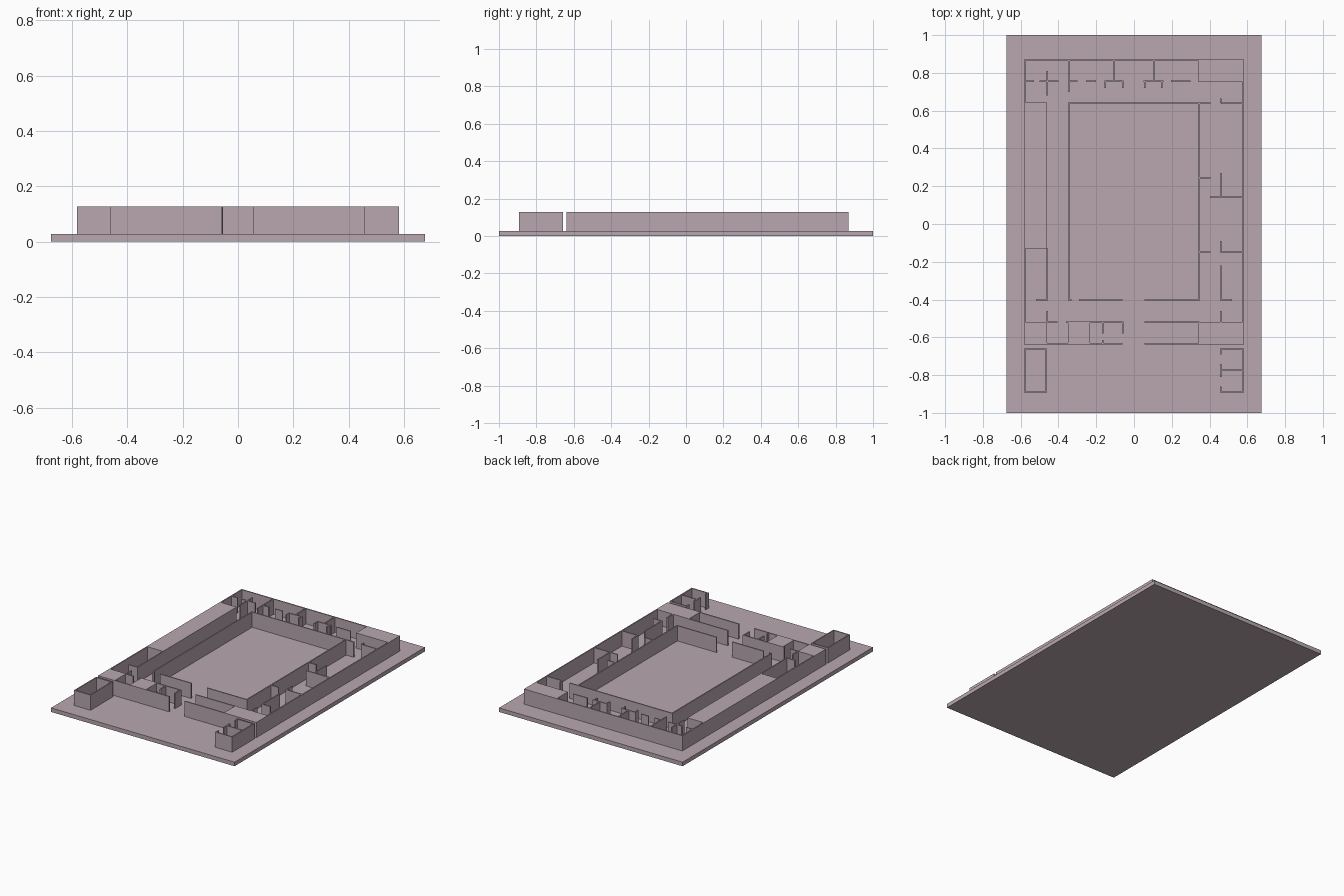
import bpy, bmesh

if "Cube" in bpy.data.objects:
    bpy.data.objects.remove(bpy.data.objects["Cube"])

Z0, Z1 = 0.027, 0.128   # floor slab top, wall top
T = 0.008               # wall thickness

mat = bpy.data.materials.new("mauve_stone")
mat.diffuse_color = (0.48, 0.39, 0.43, 1)
mat.use_nodes = True
mat.node_tree.nodes["Principled BSDF"].inputs["Base Color"].default_value = mat.diffuse_color


def add_boxes(name, boxes):
    """One object from boxes (x0, x1, y0, y1, z0, z1)."""
    bm = bmesh.new()
    for x0, x1, y0, y1, z0, z1 in boxes:
        vs = bmesh.ops.create_cube(bm, size=1)["verts"]
        for v in vs:
            v.co.x = x1 if v.co.x > 0 else x0
            v.co.y = y1 if v.co.y > 0 else y0
            v.co.z = z1 if v.co.z > 0 else z0
    me = bpy.data.meshes.new(name)
    bm.to_mesh(me)
    bm.free()
    me.materials.append(mat)
    ob = bpy.data.objects.new(name, me)
    bpy.context.collection.objects.link(ob)


def across(y, *spans):
    """Walls along x at a given y."""
    return [(a, b, y - T / 2, y + T / 2, Z0, Z1) for a, b in spans]


def along(x, *spans):
    """Walls along y at a given x."""
    return [(x - T / 2, x + T / 2, a, b, Z0, Z1) for a, b in spans]


def block(x0, x1, y0, y1):
    """Solid, roofed room."""
    return [(x0, x1, y0, y1, Z0, Z1)]


E = 0.582          # outer face of the compound
O = E - T / 2      # outer wall centre line
I = 0.46           # inner line of the side wings
C = 0.346          # courtyard wall line

# Ground slab
add_boxes("base_slab", [(-0.675, 0.675, -1, 1, 0, Z0)])

# Central courtyard
add_boxes("courtyard_walls",
          across(0.64, (-C - T / 2, 0.405))
          + along(C, (-0.405, 0.64)) + along(-C, (-0.405, 0.64))
          + across(-0.402, (-0.35, -0.332), (-0.29, -0.06), (0.055, 0.35)))

# Back wing: outer wall, partitions and door jambs
add_boxes("back_wing_walls",
          across(0.866, (-E, 0.345))
          + across(0.755, (-E, -0.53), (-0.50, -0.40), (-0.35, -0.30), (-0.255, -0.20),
                   (-0.155, -0.055), (0.05, 0.155), (0.195, 0.30))
          + along(-I, (0.68, 0.81)) + along(-C, (0.70, 0.866))
          + along(-0.107, (0.755, 0.866)) + along(0.105, (0.755, 0.866))
          + [w for x in (-0.152, -0.06, 0.057, 0.148) for w in along(x, (0.72, 0.755))])
add_boxes("back_corner_block", block(0.342, E, 0.752, 0.87))

# Left wing
add_boxes("left_wing_walls",
          along(-O, (0.64, 0.87), (-0.52, -0.13))
          + along(-I, (-0.405, -0.13), (-0.52, -0.46))
          + across(-0.402, (-0.52, -I)))
add_boxes("left_wing_block", block(-E, -I, -0.13, 0.642))
add_boxes("left_front_block", block(-E, -I, -0.638, -0.518))

# Right wing
add_boxes("right_wing_walls",
          along(O, (-0.52, 0.755))
          + across(0.64, (I, E)) + across(0.142, (0.402, E))
          + across(-0.15, (C, 0.405), (I, E)) + across(0.245, (C, 0.405))
          + across(-0.402, (I, 0.52))
          + along(I, (0.64, 0.665), (0.142, 0.27), (-0.15, -0.09),
                  (-0.405, -0.22), (-0.52, -0.46)))
add_boxes("right_front_block", block(0.342, E, -0.638, -0.518))

# Front wing either side of the entrance
add_boxes("front_wing_walls",
          across(-0.634, (-I, -0.06), (0.055, C))
          + across(-0.52, (-I, -0.405), (-0.36, -0.055), (0.055, C))
          + along(-0.166, (-0.58, -0.52), (-0.634, -0.615))
          + along(-0.06, (-0.58, -0.52)))
add_boxes("front_wing_block", block(-0.35, -0.232, -0.634, -0.518))

# Detached gatehouses
ends = [w for y in (-0.662, -0.888) for w in across(y, (I, E))]
shell = ends + along(O, (-0.892, -0.658))
add_boxes("left_gatehouse",
          [(-b, -a, c, d, e, f) for a, b, c, d, e, f in shell]
          + along(-I - T / 2, (-0.892, -0.658)))
add_boxes("right_gatehouse",
          shell + across(-0.775, (I, E))
          + along(I, (-0.69, -0.658), (-0.81, -0.74), (-0.892, -0.86)))
